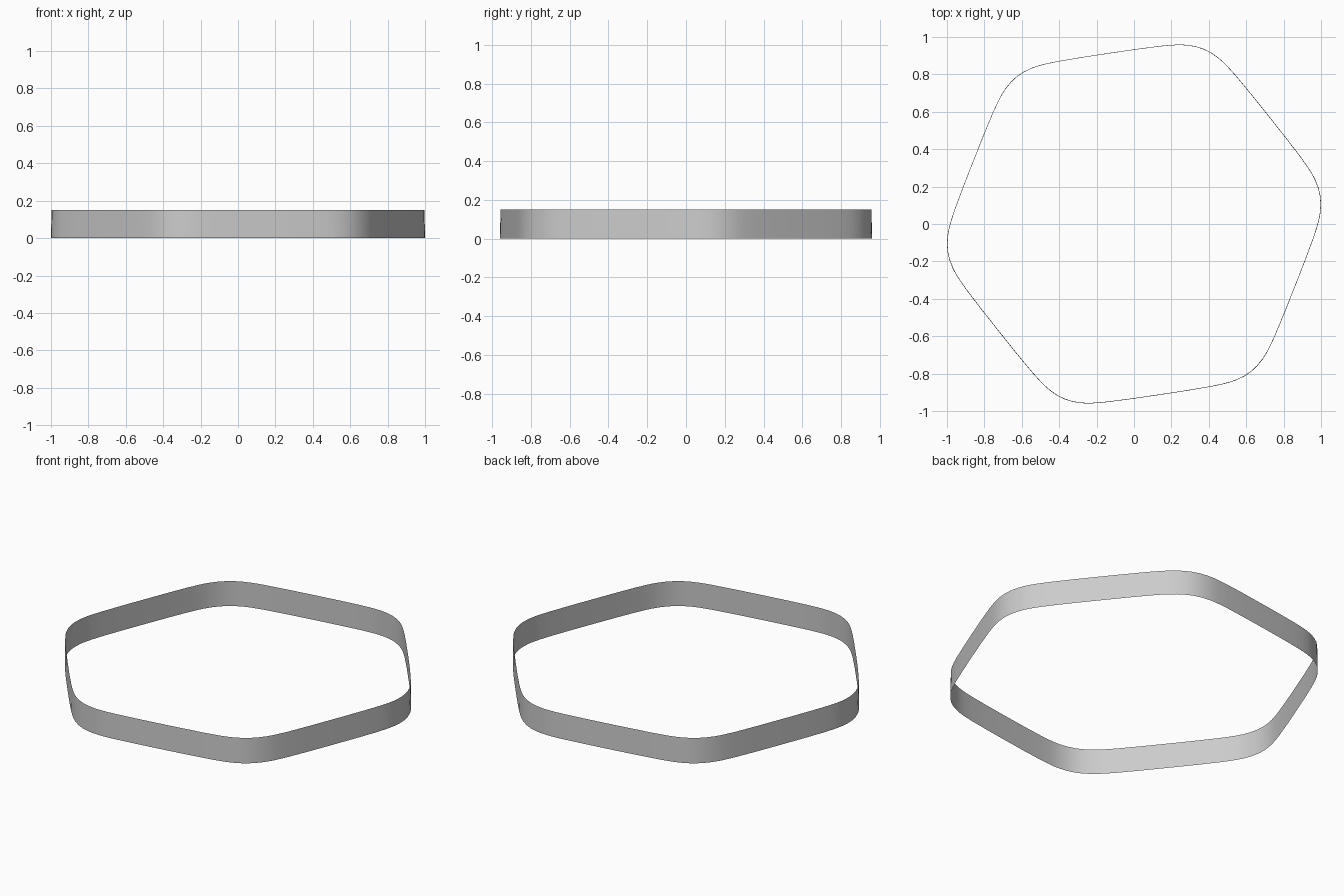
import bpy, bmesh
from math import radians, cos, sin

if "Cube" in bpy.data.objects:
    bpy.data.objects.remove(bpy.data.objects["Cube"])

HEIGHT = 0.15
TAPER = 0.997          # the rim draws in very slightly at the top
# Half of one side: distance along the side from its middle, distance from centre
HALF = [(0.0, 0.926), (0.15, 0.9255), (0.28, 0.923), (0.34, 0.9195),
        (0.38, 0.9155), (0.42, 0.908), (0.465, 0.894), (0.505, 0.875)]
side = [(-t, a) for t, a in HALF[:0:-1]] + HALF[:-1]

# Repeat the slightly bowed side six times around the centre
outline = []
for k in range(6):
    n = radians(38.5 + 60 * k)
    for t, a in side:
        outline.append((a * cos(n) - t * sin(n), a * sin(n) + t * cos(n)))
s = 1.0 / max(x for x, y in outline)

# Open thin band, no caps
bm = bmesh.new()
low = [bm.verts.new((x * s, y * s, 0)) for x, y in outline]
high = [bm.verts.new((x * s * TAPER, y * s * TAPER, HEIGHT)) for x, y in outline]
count = len(outline)
for i in range(count):
    j = (i + 1) % count
    face = bm.faces.new((low[i], low[j], high[j], high[i]))
    face.smooth = True
mesh = bpy.data.meshes.new("hexagonal_band")
bm.to_mesh(mesh)
bm.free()
band = bpy.data.objects.new("hexagonal_band", mesh)
bpy.context.collection.objects.link(band)
